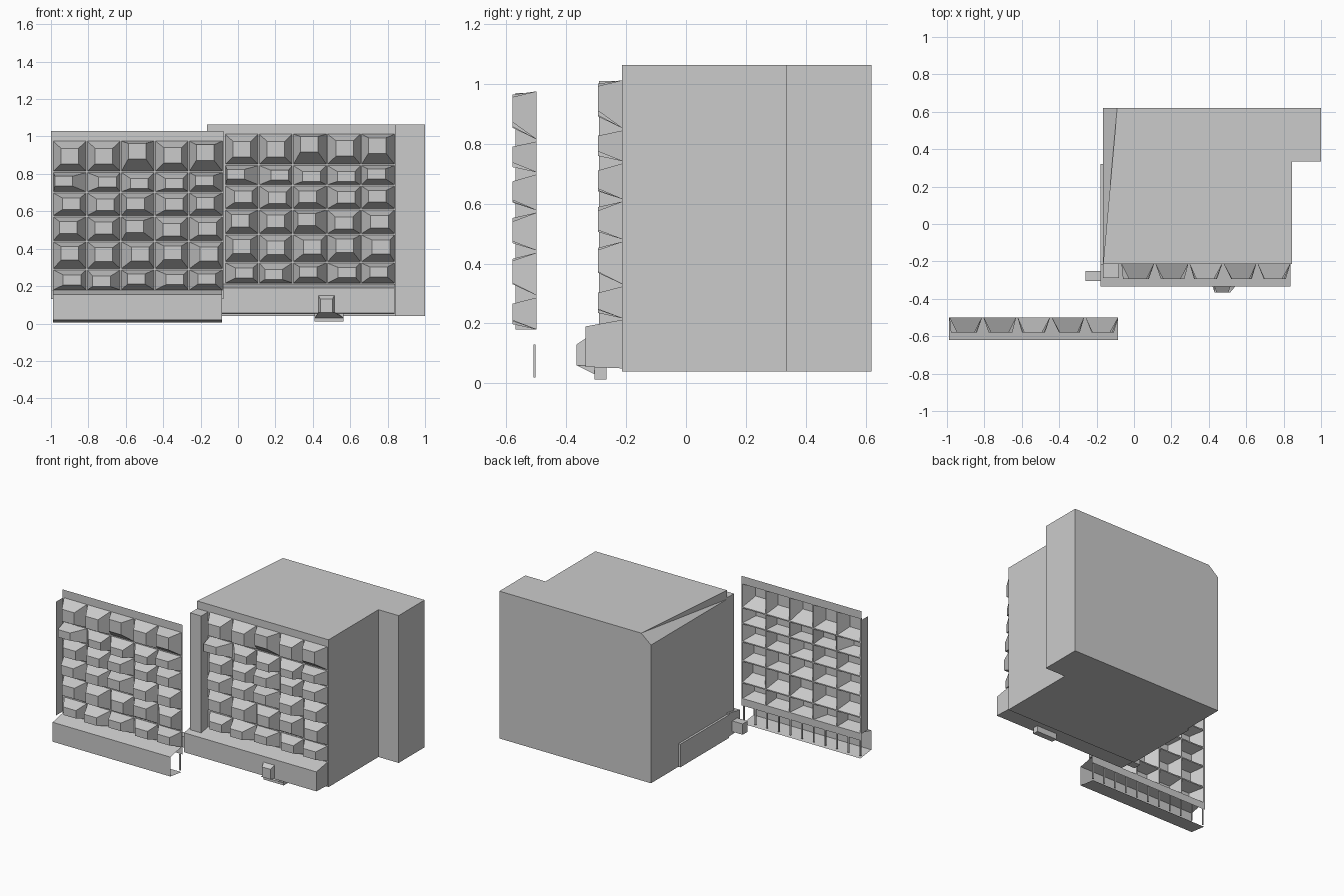
import bpy

if "Cube" in bpy.data.objects:
    bpy.data.objects.remove(bpy.data.objects["Cube"])


def mesh(name, verts, faces):
    me = bpy.data.meshes.new(name)
    me.from_pydata(verts, [], faces)
    me.update()
    ob = bpy.data.objects.new(name, me)
    bpy.context.collection.objects.link(ob)
    return ob


def prism(name, loop_a, loop_b, caps=True):
    """Loft between two matching loops."""
    n = len(loop_a)
    faces = [(i, (i + 1) % n, n + (i + 1) % n, n + i) for i in range(n)]
    if caps:
        faces += [tuple(range(n))[::-1], tuple(range(n, 2 * n))]
    return mesh(name, loop_a + loop_b, faces)


def rect_xz(x0, x1, z0, z1, y):
    return [(x0, y, z0), (x1, y, z0), (x1, y, z1), (x0, y, z1)]


def box(name, x0, x1, y0, y1, z0, z1):
    return prism(name, rect_xz(x0, x1, z0, z1, y1), rect_xz(x0, x1, z0, z1, y0))


# Offset (across, up) of the small front face in each window bump, top row first
BUMPS = [
    [(0, 0), (0, 0), (-.1, .7), (.1, .1), (-.1, .5)],
    [(-.8, .2), (.5, 0), (.2, -.3), (.3, -.3), (-.2, .3)],
    [(.2, .1), (.2, -.1), (-.3, .1), (.3, 0), (-.1, .2)],
    [(-.2, .2), (0, .1), (-.4, .4), (0, -.2), (.2, 0)],
    [(0, .3), (0, .1), (.3, .2), (.1, .4), (.4, .2)],
    [(.3, 0), (-.3, -.3), (-.2, .2), (.4, .1), (.1, .2)],
]
ROWS = [(.815, .975), (.705, .807), (.578, .697), (.444, .570), (.294, .436), (.180, .286)]
COLS = [(-.987 + .182 * i, -.812 + .182 * i) for i in range(5)]


# Facade: hollow tapered bumps joined by a flat grid of strips
def facade(name, dx, dy, dz, x_left, x_right, z_top):
    verts, faces = [], []

    def quad(pts):
        b = len(verts)
        verts.extend((x + dx, y + dy, z + dz) for x, y, z in pts)
        faces.append(tuple(range(b, b + 4)))

    yb, yf = -.50, -.58
    for (z0, z1), row in zip(ROWS, BUMPS):
        for (x0, x1), (ox, oz) in zip(COLS, row):
            w, h = x1 - x0, z1 - z0
            cx, cz = (x0 + x1) / 2 + ox * w * .23, (z0 + z1) / 2 + oz * h * .24
            outer = rect_xz(x0, x1, z0, z1, yb)
            inner = rect_xz(cx - w * .27, cx + w * .27, cz - h * .26, cz + h * .26, yf)
            quad(inner)
            for i in range(4):
                j = (i + 1) % 4
                quad([outer[i], outer[j], inner[j], inner[i]])
    # horizontal strips
    levels = [z_top] + [z for z0, z1 in ROWS for z in (z1, z0)] + [.13]
    for hi, lo in zip(levels[::2], levels[1::2]):
        quad(rect_xz(x_left, x_right, lo, hi, yb))
    # vertical strips
    edges = [x_left] + [x for c in COLS for x in c] + [x_right]
    for z0, z1 in ROWS:
        for a, b in zip(edges[::2], edges[1::2]):
            quad(rect_xz(a, b, z0, z1, yb))
    return mesh(name, verts, faces)


facade("detached_facade", 0, 0, 0, -1.0, -.078, 1.03)
facade("building_facade", .92, .287, .037, -.995, -.078, 1.02)

# Detached facade: side fin, open canopy and the posts behind it
mesh("side_fin", [(-1, -.50, .18), (-1, -.57, .18), (-1, -.57, .97), (-1, -.50, .97)], [(0, 1, 2, 3)])
profile = [(-.50, .18), (-.62, .155), (-.62, .02), (-.50, .005)]
xa, xb = -.99, -.085
mesh("open_canopy",
     [(xa, y, z) for y, z in profile] + [(xb, y, z) for y, z in profile],
     [(i, i + 1, i + 5, i + 4) for i in range(3)])
for i in range(11):
    x = -.99 + i * .0895
    box("canopy_post", x, x + .01, -.51, -.503, .02, .13)

# Main building block with stepped right rear corner and a tapering cut on the left roof edge
L, F, B, Z0, ZC, Z1 = -.165, -.213, .62, .04, 1.0, 1.063
plan = [(L, F), (.845, F), (.845, .335), (1.0, .335), (1.0, B), (L, B)]
v = [(x, y, Z0) for x, y in plan]
v += [(x, y, Z1) for x, y in plan[:5]]
v += [(-.09, B, Z1), (L, B, ZC), (L, F, ZC)]
mesh("building_block", v, [
    (5, 4, 3, 2, 1, 0),
    (6, 7, 8, 9, 10, 11),
    (0, 1, 7, 6, 13),
    (1, 2, 8, 7), (2, 3, 9, 8), (3, 4, 10, 9),
    (4, 5, 12, 11, 10),
    (5, 0, 13, 12),
    (11, 12, 13), (11, 13, 6)])

# Corner column, canopy and side ledge
box("corner_column", L, -.08, -.29, F, .19, 1.01)
canopy = [(F, .05), (-.335, .055), (-.335, .19), (F, .212)]
prism("building_canopy",
      [(-.18, y, z) for y, z in canopy], [(.837, y, z) for y, z in canopy])
box("side_ledge", -.18, L, F, .32, .04, .20)
box("corner_lamp", -.26, -.18, -.305, -.25, .07, .145)

# Entrance bump on the canopy with its lower block
prism("entrance_bump",
      [(.43, -.335, .055), (.515, -.335, .055), (.515, -.335, .15), (.43, -.335, .15)],
      [(.44, -.365, .06), (.505, -.365, .06), (.505, -.365, .13), (.44, -.365, .13)])
prism("entrance_flare",
      [(.41, -.265, .035), (.565, -.265, .035), (.565, -.305, .03), (.41, -.305, .03)],
      [(.43, -.30, .06), (.515, -.30, .06), (.515, -.365, .06), (.43, -.365, .06)])
box("entrance_block", .41, .565, -.305, -.265, .012, .058)
